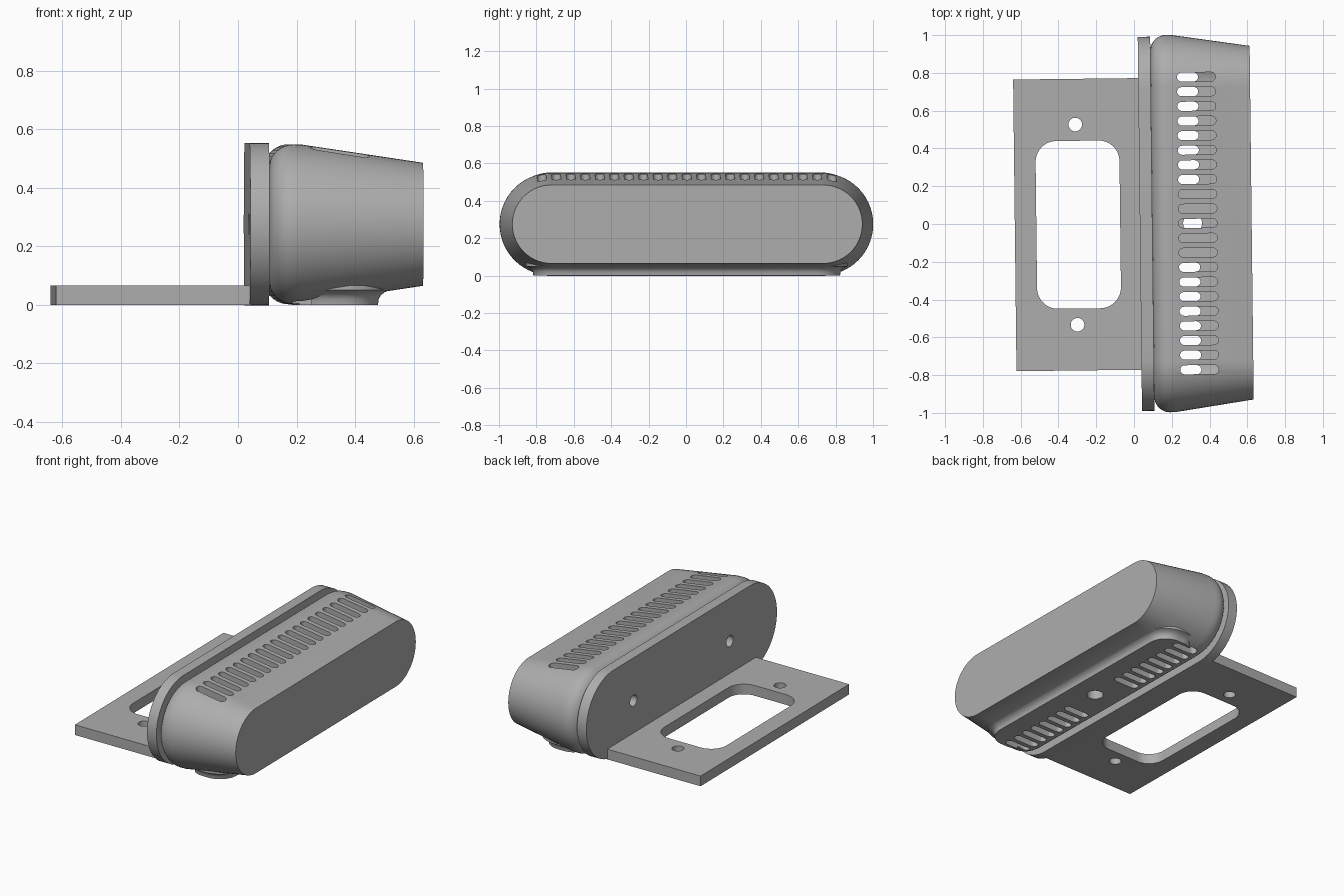
import bpy, bmesh, math
from mathutils import Vector, Matrix

if "Cube" in bpy.data.objects:
    bpy.data.objects.remove(bpy.data.objects["Cube"])

grey = bpy.data.materials.new("plain_grey")
grey.use_nodes = True
COLOUR = (0.42, 0.42, 0.42, 1)
grey.diffuse_color = COLOUR
grey.node_tree.nodes["Principled BSDF"].inputs["Base Color"].default_value = COLOUR

TILT = Matrix.Rotation(0.0115, 4, 'Z')   # whole unit sits slightly turned
MID_Z = 0.275
STRAIGHT = 0.726                         # half length of the straight run


def rounded(hu, hv, r, n=14):
    """Rounded rectangle outline; r equal to a half size gives a capsule or circle."""
    pts = []
    for q, (su, sv) in enumerate([(1, 1), (-1, 1), (-1, -1), (1, -1)]):
        for i in range(n + 1):
            a = (q + i / n) * math.pi / 2
            p = Vector((su * (hu - r) + r * math.cos(a), sv * (hv - r) + r * math.sin(a)))
            if not pts or (p - pts[-1]).length > 1e-5:
                pts.append(p)
    if (pts[0] - pts[-1]).length < 1e-5:
        pts.pop()
    return pts


def loft(bm, rings):
    loops = [[bm.verts.new(p) for p in ring] for ring in rings]
    for a, b in zip(loops, loops[1:]):
        for i in range(len(a)):
            j = (i + 1) % len(a)
            bm.faces.new((a[i], a[j], b[j], b[i]))
    bm.faces.new(loops[0][::-1])
    bm.faces.new(loops[-1])


def along_z(outline, x, y, z):
    return [(x + p.x, y + p.y, z) for p in outline]


def along_x(outline, x, y=0, z=MID_Z):
    return [(x, y + p.x, z + p.y) for p in outline]


def capsule_rings(profile, straight=STRAIGHT):
    return [along_x(rounded(straight + r, r, r), x) for x, r in profile]


def make(name, *solids):
    bm = bmesh.new()
    for rings in solids:
        loft(bm, rings)
    bmesh.ops.recalc_face_normals(bm, faces=bm.faces)
    mesh = bpy.data.meshes.new(name)
    bm.to_mesh(mesh)
    bm.free()
    mesh.materials.append(grey)
    ob = bpy.data.objects.new(name, mesh)
    bpy.context.collection.objects.link(ob)
    return ob


def combine(ob, other, operation):
    """Apply a boolean and discard the helper."""
    other.hide_render = True
    mod = ob.modifiers.new("cut", 'BOOLEAN')
    mod.operation, mod.solver, mod.object = operation, 'EXACT', other
    bpy.context.view_layer.objects.active = ob
    bpy.ops.object.modifier_apply(modifier=mod.name)
    bpy.data.objects.remove(other)


def prism_z(outline, x, y, z0, z1):
    return [along_z(outline, x, y, z0), along_z(outline, x, y, z1)]


# Tapered housing with a rounded rear edge
fillet = [(0.18 - 0.083 * math.cos(a), 0.19 + 0.083 * math.sin(a))
          for a in (math.radians(d) for d in range(0, 91, 10))]
housing = make("housing", capsule_rings(fillet + [(0.21, 0.272), (0.623, 0.21)]))

# Flat foot under the housing, flaring into it
foot = make("foot", [along_z(rounded(0.14 + g, 0.82 + g, 0.12 + g), 0.33, 0, z)
                     for z, g in [(0, 0), (0.02, 0.002), (0.033, 0.01), (0.043, 0.022),
                                  (0.05, 0.04), (0.1, 0.04)]])
combine(housing, foot, 'UNION')

# Hollow interior
cavity = make("cavity", capsule_rings([(0.06, 0.18), (0.14, 0.2), (0.18, 0.225),
                                       (0.21, 0.226), (0.57, 0.175)]))
combine(housing, cavity, 'DIFFERENCE')

# Vent slots: a full row on top, two groups below with a round cable hole between
PITCH = 0.0775
top_slot = rounded(0.102, 0.024, 0.024, 6)
low_slot = rounded(0.088, 0.024, 0.024, 6)
vents = [prism_z(top_slot, 0.338, i * PITCH, 0.4, 0.7) for i in range(-10, 11)]
vents += [prism_z(low_slot, 0.26, i * PITCH, -0.1, 0.2)
          for i in range(-10, 11) if abs(i) > 2]
vents.append(prism_z(rounded(0.05, 0.05, 0.05, 8), 0.31, 0, -0.1, 0.2))
combine(housing, make("vent_cutters", *vents), 'DIFFERENCE')

# Upright back plate with two screw holes
back_plate = make("back_plate", capsule_rings([(0.031, 0.2775), (0.097, 0.2775)], 0.713))
hole = rounded(0.036, 0.036, 0.036, 8)
screws = [[along_x(hole, x, y) for x in (-0.1, 0.2)] for y in (-0.5, 0.5)]
combine(back_plate, make("screw_cutters", *screws), 'DIFFERENCE')

# Base plate with a rounded window and two screw holes
base_plate = make("base_plate", [[(x, y, z) for x, y in
                                  [(-0.631, -0.772), (0.035, -0.772), (0.035, 0.772), (-0.631, 0.772)]]
                                 for z in (0, 0.066)])
openings = [prism_z(rounded(0.222, 0.444, 0.11), -0.295, 0, -0.1, 0.2)]
openings += [prism_z(hole, -0.305, y, -0.1, 0.2) for y in (-0.53, 0.53)]
combine(base_plate, make("window_cutters", *openings), 'DIFFERENCE')

# Smooth curved walls, keep edges crisp
bpy.ops.object.select_all(action='DESELECT')
for ob in (housing, back_plate, base_plate):
    ob.data.transform(TILT)
    ob.select_set(True)
bpy.context.view_layer.objects.active = housing
bpy.ops.object.shade_smooth_by_angle(angle=math.radians(30))
